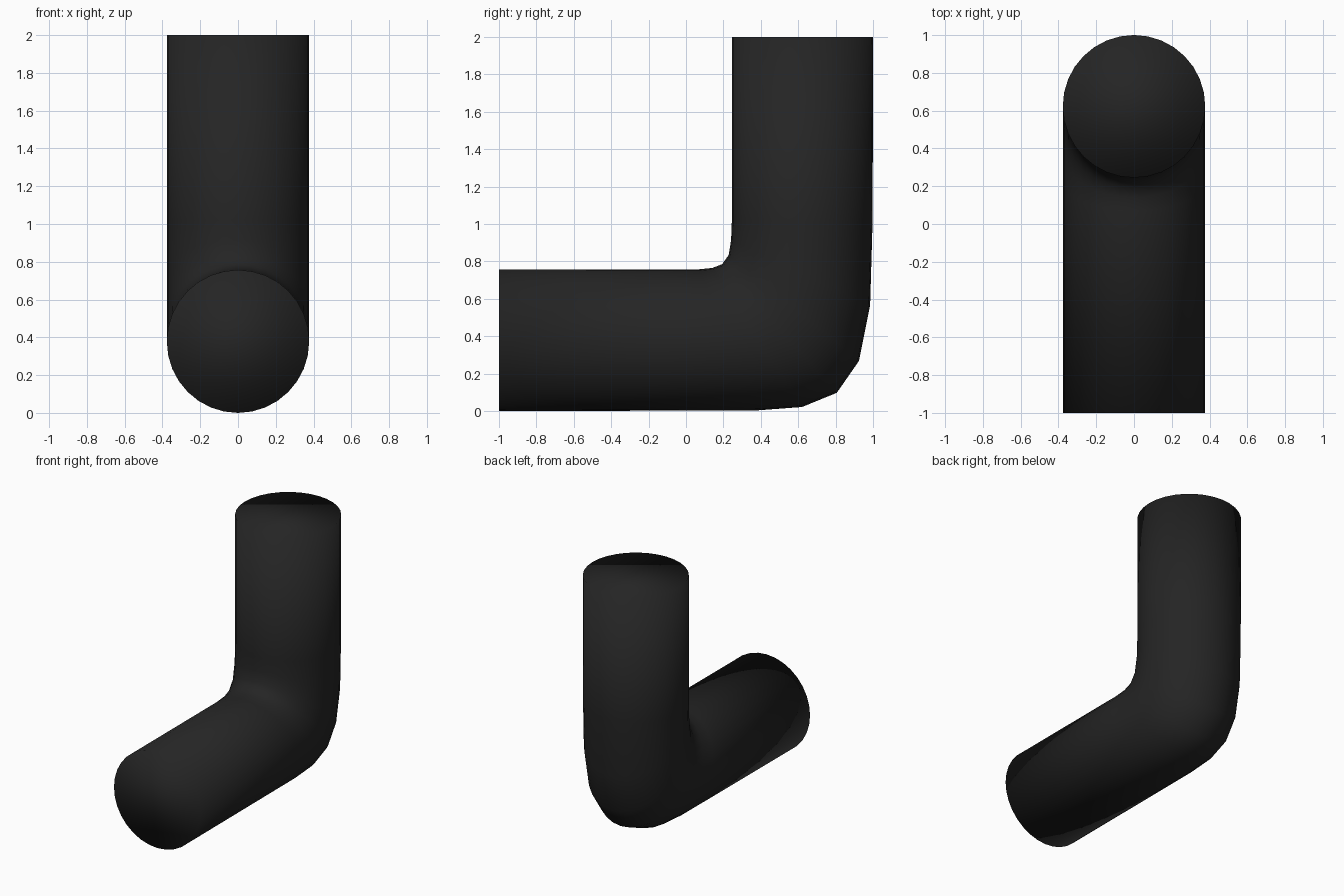
import bpy, bmesh, math
from mathutils import Vector

if "Cube" in bpy.data.objects:
    bpy.data.objects.remove(bpy.data.objects["Cube"])

SIDES = 32
HALF_WIDTH = 0.377

# Ring stations along the elbow: outer (y, z) and inner (y, z) edge points
STATIONS = [
    ((-1.0, 0.0), (-1.0, 0.757)),
    ((0.38, 0.004), (0.07, 0.758)),
    ((0.62, 0.022), (0.14, 0.765)),
    ((0.806, 0.098), (0.193, 0.785)),
    ((0.924, 0.268), (0.228, 0.834)),
    ((0.984, 0.567), (0.241, 0.914)),
    ((0.997, 1.01), (0.245, 1.02)),
    ((1.0, 2.0), (0.245, 2.0)),
]

black = bpy.data.materials.new("matte black")
black.diffuse_color = (0.018, 0.018, 0.018, 1)
black.use_nodes = True
black.node_tree.nodes["Principled BSDF"].inputs["Base Color"].default_value = black.diffuse_color

# Elbow pipe: elliptical rings bridged along the bend
bm = bmesh.new()
rings = []
for outer, inner in STATIONS:
    o, i = Vector((0, *outer)), Vector((0, *inner))
    centre, half = (o + i) / 2, (o - i) / 2
    ring = []
    for k in range(SIDES):
        a = math.tau * k / SIDES
        side = Vector((HALF_WIDTH * math.sin(a), 0, 0))
        ring.append(bm.verts.new(centre + half * math.cos(a) + side))
    rings.append(ring)
for r0, r1 in zip(rings, rings[1:]):
    for k in range(SIDES):
        n = (k + 1) % SIDES
        bm.faces.new((r0[k], r0[n], r1[n], r1[k]))

# Closed ends
bm.faces.new(rings[0])
bm.faces.new(rings[-1])
bmesh.ops.recalc_face_normals(bm, faces=bm.faces)
for f in bm.faces:
    f.smooth = True

mesh = bpy.data.meshes.new("elbow_pipe")
bm.to_mesh(mesh)
bm.free()
mesh.materials.append(black)
pipe = bpy.data.objects.new("elbow_pipe", mesh)
bpy.context.collection.objects.link(pipe)
